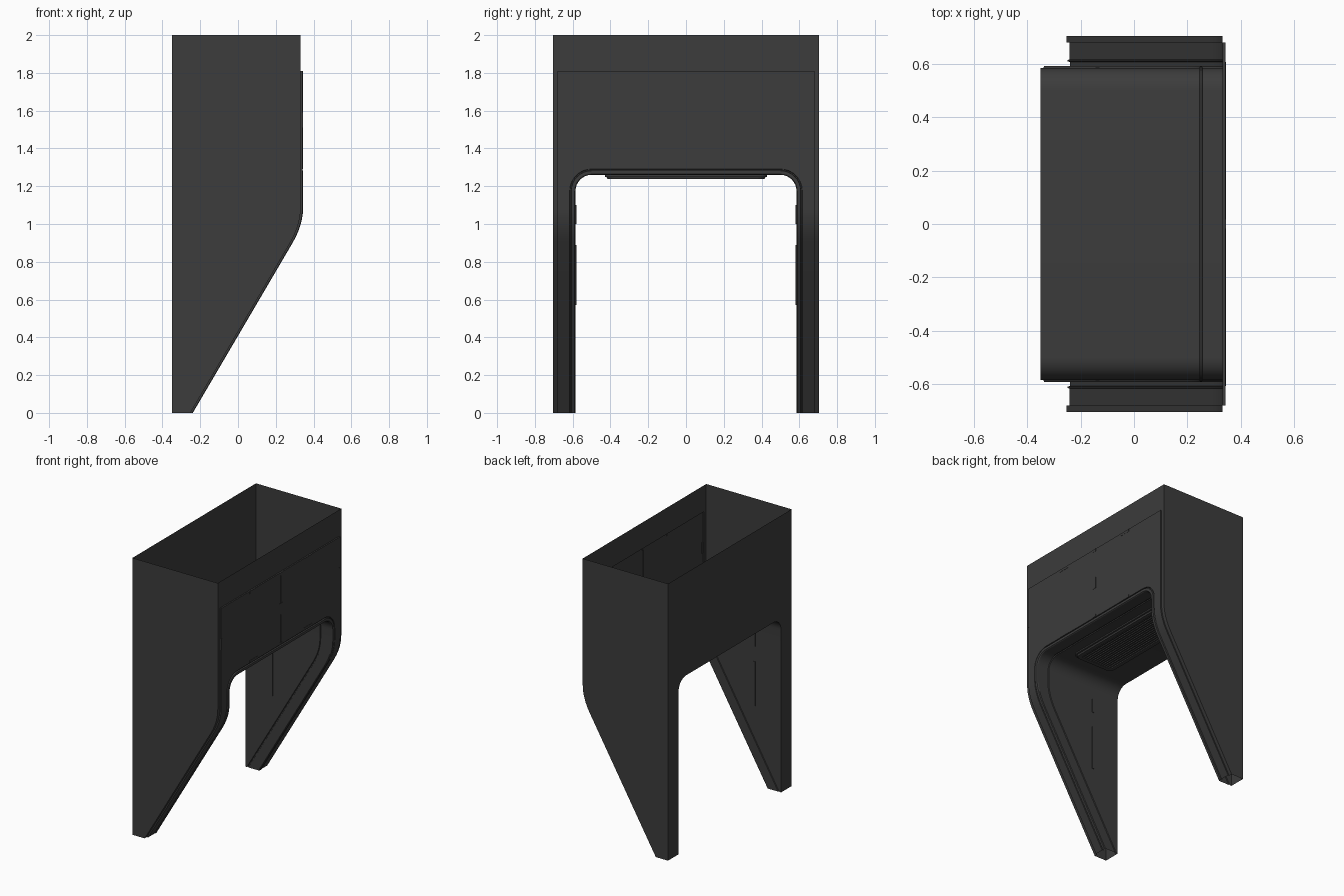
import bpy, bmesh, math

if "Cube" in bpy.data.objects:
    bpy.data.objects.remove(bpy.data.objects["Cube"])

BACK, HALF, TOP = -0.35, 0.705, 2.0
INNER, ARCH_C, CY = 0.585, 1.175, 0.50      # inner wall, arch corner centre
mat = bpy.data.materials.new("dark_grey")
mat.diffuse_color = (0.045, 0.045, 0.045, 1)
mat.use_nodes = True
mat.node_tree.nodes["Principled BSDF"].inputs["Base Color"].default_value = mat.diffuse_color


def finish(name, bm, recalc=True):
    if recalc:
        bmesh.ops.recalc_face_normals(bm, faces=bm.faces)
    me = bpy.data.meshes.new(name)
    bm.to_mesh(me)
    bm.free()
    ob = bpy.data.objects.new(name, me)
    bpy.context.collection.objects.link(ob)
    me.materials.append(mat)
    bpy.ops.object.select_all(action='DESELECT')
    ob.select_set(True)
    bpy.context.view_layer.objects.active = ob
    bpy.ops.object.shade_smooth_by_angle(angle=math.radians(30))
    return ob


def boxes(name, items):
    """items: (x0, x1, y0, y1, z0, z1)"""
    bm = bmesh.new()
    for x0, x1, y0, y1, z0, z1 in items:
        vs = bmesh.ops.create_cube(bm, size=1)['verts']
        for v in vs:
            v.co = ((x0 + x1) / 2 + v.co.x * (x1 - x0),
                    (y0 + y1) / 2 + v.co.y * (y1 - y0),
                    (z0 + z1) / 2 + v.co.z * (z1 - z0))
    return finish(name, bm)


def front_x(z):
    """Front line of the legs: slope, rounded knee, vertical."""
    if z < 0.9:
        return 0.289 - 0.587 * (0.9 - z)
    t = min(1, (z - 0.9) / 0.19)
    return 0.345 - 0.056 * (1 - t) ** 2


LEVELS = [0.0] + [0.9 + 0.19 * i / 6 for i in range(7)]
N = 8


def mirror_path(half):
    return [(-y, z) for y, z in half] + half[::-1]


def arch(d):
    """Arch opening outline grown by d."""
    r = INNER - CY + d
    pts = [(INNER + d, z) for z in LEVELS]
    pts += [(CY + r * math.cos(a), ARCH_C + r * math.sin(a))
            for a in (math.pi / 2 * k / N for k in range(N + 1))]
    return mirror_path(pts)


def outer(y, top):
    """Rectangular outline with the same point count as arch()."""
    pts = [(y, z) for z in LEVELS]
    h = N // 2
    for k in range(N + 1):
        if k <= h:
            pts.append((y, ARCH_C + (top - ARCH_C) * k / h))
        else:
            pts.append((y + (CY - y) * (k - h) / h, top))
    return mirror_path(pts)


# Cabinet shell: rings run from the back edge round the arch, front and sides
def front(path, inset):
    return [(front_x(z) - inset, y, z) for y, z in path]


def back(path):
    return [(BACK, y, z) for y, z in path]


rings = [
    back(arch(0)),
    front(arch(0), 0.100), front(arch(0.006), 0.097),
    front(arch(0.006), 0.091), front(arch(0), 0.088),
    front(arch(0), 0.006), front(arch(0.004), 0.0),
    front(arch(0.022), 0.0), front(arch(0.024), 0.010),
    front(arch(0.029), 0.010), front(arch(0.031), 0.003),
    front(outer(0.68, 1.81), 0.003), front(outer(0.68, 1.81), 0.013),
    front(outer(HALF, TOP), 0.013), back(outer(HALF, TOP)),
]
bm = bmesh.new()
grid = [[bm.verts.new(p) for p in ring] for ring in rings]
for i, a in enumerate(grid):
    b = grid[(i + 1) % len(grid)]
    for k in range(len(a) - 1):
        quad = (a[k], a[k + 1], b[k + 1], b[k])
        if not all(v.co.z > TOP - 1e-4 for v in quad):   # top stays open
            bm.faces.new(quad)
finish("cabinet_shell", bm)

# Door seam and clips on the front
f0, f1 = 0.338, 0.3435
clips = [(f0, f1, -0.002, 0.002, 1.30, 1.81)]
for s in (-1, 1):
    for z in (1.80, 1.30):
        clips.append((f0, f1, s * 0.31 - 0.045, s * 0.31 + 0.045, z - 0.009, z + 0.009))
    clips.append((f0, f1, s * 0.672 - 0.008, s * 0.672 + 0.008, 1.51, 1.59))
clips += [(f0, f1 + 0.001, -0.016, 0.016, 1.51, 1.59),
          (f0, f1 + 0.001, -0.016, 0.016, 1.792, 1.81),
          (f0, f1 + 0.001, -0.016, 0.016, 1.292, 1.307)]
boxes("door_clips", clips)


# Ceiling vent: rounded frame with a recessed grille
def rounded(hx, hy, r, z, cx=0.005):
    pts = []
    for q, (sx, sy) in enumerate(((1, 1), (-1, 1), (-1, -1), (1, -1))):
        for k in range(6):
            a = math.pi / 2 * (q + k / 5)
            pts.append((cx + sx * (hx - r) + r * math.cos(a),
                        sy * (hy - r) + r * math.sin(a), z))
    return pts


bm = bmesh.new()
loops = [[bm.verts.new(p) for p in rounded(*s)] for s in (
    (0.165, 0.43, 0.045, 1.261), (0.165, 0.43, 0.045, 1.250),
    (0.155, 0.42, 0.040, 1.248), (0.152, 0.415, 0.038, 1.237),
    (0.125, 0.385, 0.015, 1.237), (0.122, 0.382, 0.014, 1.257))]
for a, b in zip(loops, loops[1:]):
    for k in range(len(a)):
        n = (k + 1) % len(a)
        bm.faces.new((a[k], a[n], b[n], b[k]))
bm.faces.new(loops[-1])
finish("vent_frame", bm)
boxes("vent_slats", [(x - 0.005, x + 0.005, -0.383, 0.383, 1.240, 1.252)
                     for x in (0.005 + 0.019 * i for i in range(-6, 7))])


# Inner wall trims on both legs
def panel(bm, pts, s, border=0.006, height=0.003):
    """Thin raised outline on the inner wall; pts are (x, z)."""
    vs = [bm.verts.new((x, s * (INNER + 0.001), z)) for x, z in pts]
    face = bm.faces.new(vs)
    ring = bmesh.ops.inset_region(bm, faces=[face], thickness=border)['faces']
    bm.faces.remove(face)
    ext = bmesh.ops.extrude_face_region(bm, geom=ring)['geom']
    for v in ext:
        if isinstance(v, bmesh.types.BMVert):
            v.co.y -= s * (height + 0.001)


bars = []
for s, side in ((-1, "left"), (1, "right")):
    bm = bmesh.new()
    panel(bm, [(-0.11, 1.00), (0.18, 1.00), (0.20, 1.03), (0.20, 1.10), (-0.11, 1.10)], s)
    panel(bm, [(-0.11, 0.93), (0.15, 0.93), (-0.085, 0.53), (-0.11, 0.53)], s)
    finish("inner_trim_" + side, bm)
    y0, y1 = sorted((s * (INNER + 0.001), s * (INNER - 0.005)))
    bars += [(-0.145, -0.13, y0, y1, 1.00, 1.10), (-0.145, -0.13, y0, y1, 0.57, 0.89)]
boxes("inner_light_bars", bars)
